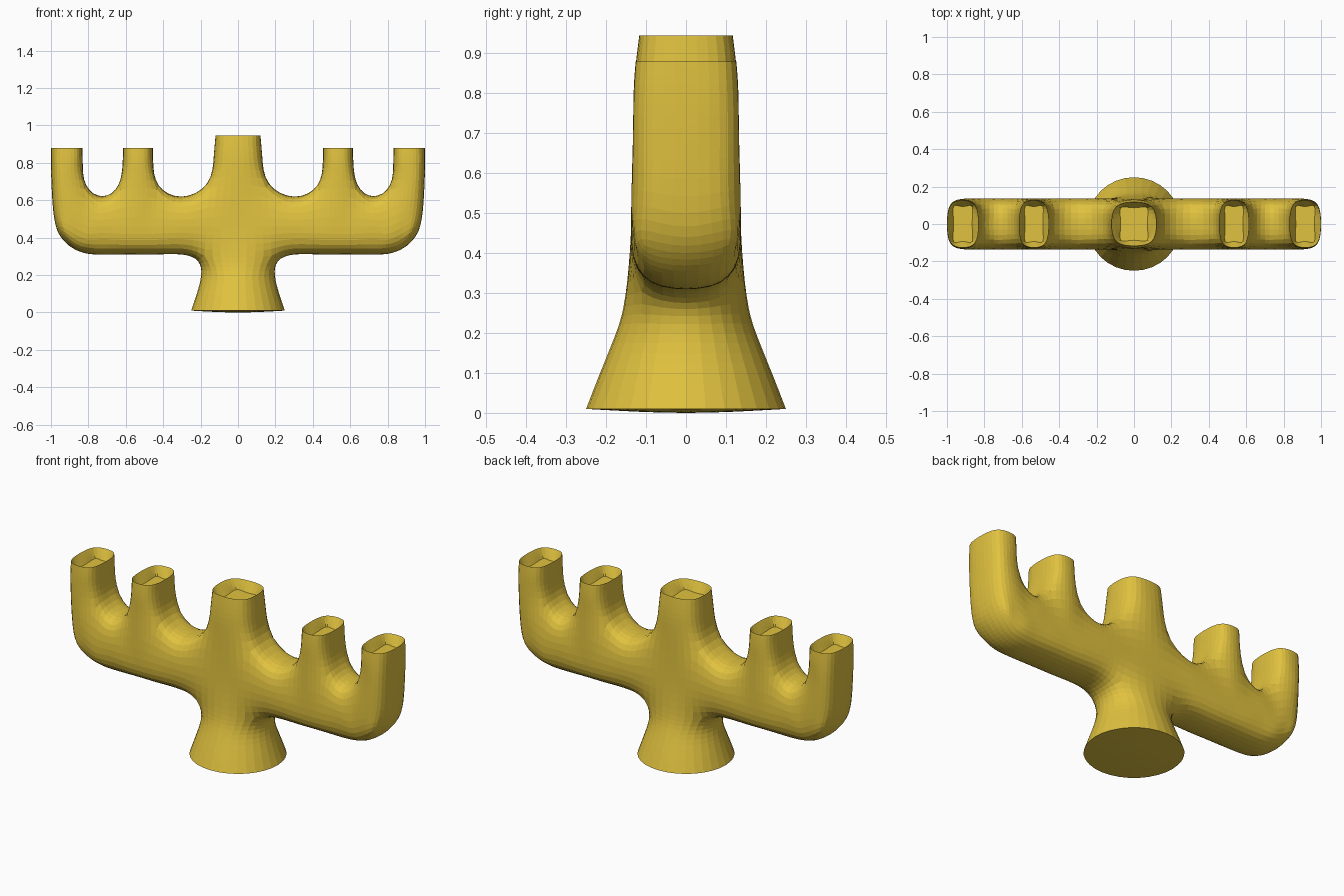
import bpy, bmesh

if "Cube" in bpy.data.objects:
    bpy.data.objects.remove(bpy.data.objects["Cube"])

# Front-view layout of the right half: column -> row -> (x, z)
ARM = [  # bottom, middle and top of the arm for each column
    [(0, .29), (0, .46), (0, .68)],
    [(.215, .275), (.17, .46), (.165, .69)],
    [(.30, .31), (.30, .46), (.30, .62)],
    [(.44, .31), (.44, .46), (.425, .68)],
    [(.535, .31), (.535, .46), (.535, .67)],
    [(.63, .31), (.63, .46), (.64, .68)],
    [(.73, .31), (.73, .46), (.725, .622)],
    [(.81, .315), (.81, .46), (.812, .68)],
    [(.885, .345), (.89, .50), (.91, .68)],
    [(.945, .40), (.982, .50), (.997, .68)],
]
CUPS = {0: [(0, .13, .83), (0, .12, .945)],     # centre x, half width, z
        4: [(.535, .082, .80), (.535, .08, .88)],
        8: [(.915, .085, .80), (.915, .084, .88)]}
NECK = {-1: (.197, .20), -2: (.22, .10), -3: (.25, .01)}
DEPTH = [(.01, .25), (.10, .215), (.20, .175), (.30, .15), (.46, .137),
         (.80, .131), (.88, .126), (.945, .117)]
CENTRES = (-8, -4, 0, 4, 8)


def half_depth(c, z):
    if abs(c) >= 2 and z < .46:
        return .135
    for (z0, d0), (z1, d1) in zip(DEPTH, DEPTH[1:]):
        if z <= z1:
            return d0 + (d1 - d0) * (z - z0) / (z1 - z0)
    return DEPTH[-1][1]


# Mirrored node positions
pos = {}
for s in (1, -1):
    for c, col in enumerate(ARM):
        for r, (x, z) in enumerate(col):
            pos[s * c, r] = (s * x, z)
    for c, rows in CUPS.items():
        for i, (x, w, z) in enumerate(rows):
            for k in (-1, 0, 1):
                pos[s * (c + k), 3 + i] = (s * (x + k * w), z)
    for r, (w, z) in NECK.items():
        pos[s, r] = (s * w, z)
        pos[0, r] = (0, z)

# Cells of the silhouette: arm, cups, neck
cells = [(c, r) for c in range(-9, 9) for r in (0, 1)]
cells += [(m + k, r) for m in CENTRES for k in (-1, 0) for r in (2, 3)]
cells += [(k, r) for k in (-1, 0) for r in (-3, -2, -1)]


def corners(c, r):
    return [(c, r), (c + 1, r), (c + 1, r + 1), (c, r + 1)]


touch = {}
edge_use = {}
for cell in cells:
    q = corners(*cell)
    for i, n in enumerate(q):
        touch.setdefault(n, []).append(cell)
        e = frozenset((n, q[(i + 1) % 4]))
        edge_use[e] = edge_use.get(e, 0) + 1


def interior(n):
    return len(touch[n]) == 4 or (n[1] in (4, -3) and n[0] in CENTRES)


bm = bmesh.new()
crease = bm.edges.layers.float.new("crease_edge")
V = {}
for n in touch:
    c, r = n
    x, z = pos[n]
    d = half_depth(c, z)
    if interior(n):
        for s in (-1, 1):
            V[n, s] = bm.verts.new((x, s * d, z))
        continue
    if r >= 3 or r < 0:
        near = [min(CENTRES, key=lambda m: abs(m - c))]
        inner = [pos[near[0], r]]
    else:
        inner = [pos[m] for m in {m for cell in touch[n] for m in corners(*cell)} if interior(m)]
    qx = sum(p[0] for p in inner) / len(inner)
    qz = sum(p[1] for p in inner) / len(inner)
    k = .71 if z < .3 else .79
    V[n, 0] = bm.verts.new((x, 0, z))
    for s in (-1, 1):
        V[n, s] = bm.verts.new((x + (1 - k) * (qx - x), s * k * d, z + (1 - k) * (qz - z)))

# Front and back skins, then the side strips
for cell in cells:
    for s in (-1, 1):
        bm.faces.new([V[n, s] for n in corners(*cell)])
for e, count in edge_use.items():
    a, b = e
    if count == 1 and not (a[1] == b[1] and a[1] in (4, -3)):
        for s in (-1, 1):
            bm.faces.new([V[a, 0], V[b, 0], V[b, s], V[a, s]])


def end_ring(c, r):
    keys = [(-1, -1), (0, -1), (1, -1), (1, 0), (1, 1), (0, 1), (-1, 1), (-1, 0)]
    return keys, [V[(c + i, r), s] for i, s in keys]


def close(ring, centre):
    mid = bm.verts.new(centre)
    for i in range(0, 8, 2):
        bm.faces.new([ring[i], ring[i + 1], mid, ring[i - 1]])
    for i in range(8):
        bm.edges.get((ring[i], ring[(i + 1) % 8]))[crease] = 1.0


# Flat foot
close(end_ring(0, -3)[1], (0, 0, 0))
# Recessed candle cups
for c in CENTRES:
    keys, rim = end_ring(c, 4)
    x, z = pos[c, 4]
    w = abs(pos[c + 1, 4][0] - x)
    d = half_depth(c, z)
    floor = [bm.verts.new((x + i * w * .59, s * d * .74, z - .055)) for i, s in keys]
    for i in range(8):
        j = (i + 1) % 8
        bm.faces.new([rim[i], rim[j], floor[j], floor[i]])
        bm.edges.get((rim[i], rim[j]))[crease] = 1.0
    close(floor, (x, 0, z - .055))
bmesh.ops.recalc_face_normals(bm, faces=bm.faces)


# Adjust the cage so that the subdivided surface passes through the layout
def limit(v):
    sharp = [e.other_vert(v).co for e in v.link_edges if e[crease] > 0]
    if len(sharp) == 2:
        return (v.co * 4 + sharp[0] + sharp[1]) / 6
    n = len(v.link_faces)
    near = [e.other_vert(v) for e in v.link_edges]
    total = v.co * n * n
    for u in near:
        total = total + u.co * 4
    for f in v.link_faces:
        for u in f.verts:
            if u != v and u not in near:
                total = total + u.co
    return total / (n * (n + 5))


target = {v: v.co.copy() for v in bm.verts}
for _ in range(10):
    step = {v: target[v] - limit(v) for v in bm.verts}
    for v, delta in step.items():
        v.co += delta

mesh = bpy.data.meshes.new("candelabra")
bm.to_mesh(mesh)
bm.free()
obj = bpy.data.objects.new("candelabra", mesh)
bpy.context.collection.objects.link(obj)
sub = obj.modifiers.new("subdivision", 'SUBSURF')
sub.levels = sub.render_levels = 2

gold = bpy.data.materials.new("gold")
gold.diffuse_color = (.75, .54, .05, 1)
gold.use_nodes = True
gold.node_tree.nodes["Principled BSDF"].inputs["Base Color"].default_value = gold.diffuse_color
mesh.materials.append(gold)
